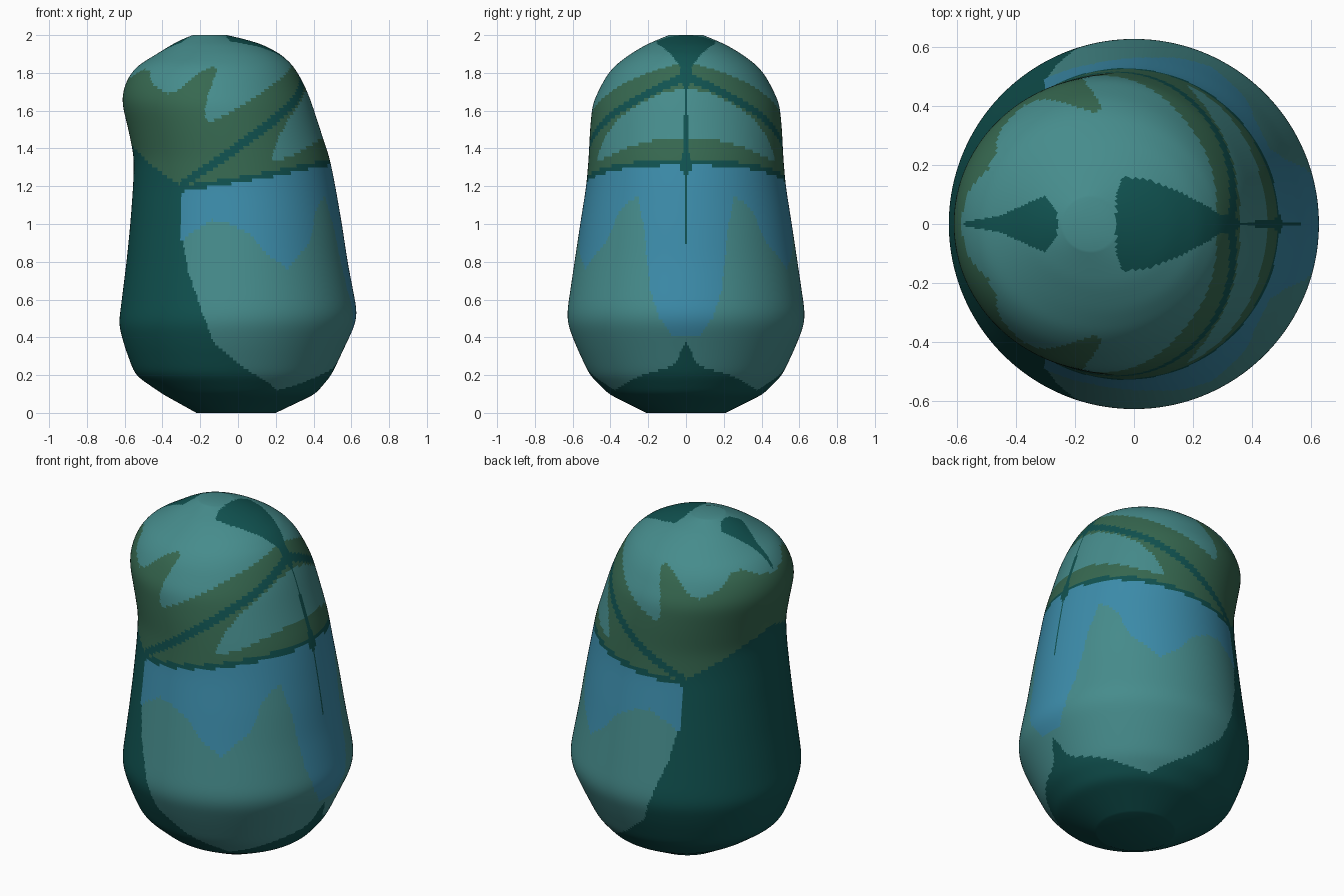
import bpy, bmesh, math

cube = bpy.data.objects.get("Cube")
if cube:
    bpy.data.objects.remove(cube)

COLUMNS, ROWS = 360, 150


def make_material(name, rgb):
    mat = bpy.data.materials.new(name)
    mat.use_nodes = True
    colour = (*rgb, 1)
    mat.diffuse_color = colour
    mat.node_tree.nodes["Principled BSDF"].inputs["Base Color"].default_value = colour
    return mat


def lerp_table(table, key):
    """Linear interpolation in a list of (key, value) pairs, None outside."""
    for (k0, v0), (k1, v1) in zip(table, table[1:]):
        if k0 <= key <= k1:
            return v0 + (v1 - v0) * (key - k0) / (k1 - k0)
    return None


def inside(polygon, u, v):
    """Even-odd test of a point against a closed outline."""
    hit = False
    for i, (u1, v1) in enumerate(polygon):
        u0, v0 = polygon[i - 1]
        if (v0 > v) != (v1 > v) and u < u0 + (u1 - u0) * (v - v0) / (v1 - v0):
            hit = not hit
    return hit


def resample(points, count):
    """Even spacing along the profile, then light smoothing of its corners."""
    lengths = [0]
    for p, q in zip(points, points[1:]):
        lengths.append(lengths[-1] + math.dist(p, q))
    channels = [list(zip(lengths, column)) for column in zip(*points)]
    rows = []
    for i in range(count + 1):
        s = lengths[-1] * i / count
        rows.append([lerp_table(c, min(s, lengths[-1])) for c in channels])
    for _ in range(8):
        rows = [rows[0]] + [
            [(a + 2 * b + c) / 4 for a, b, c in zip(*rows[i - 1:i + 2])]
            for i in range(1, count)] + [rows[-1]]
    return rows


# Body profile: height, right edge, left edge, half depth
profile = [
    (0, -.22, .2, .21), (.1, -.40, .41, .41), (.2, -.545, .495, .51),
    (.35, -.60, .565, .58), (.47, -.633, .622, .627), (.53, -.624, .632, .63),
    (.8, -.59, .58, .59), (1, -.57, .55, .56), (1.2, -.555, .515, .528),
    (1.35, -.55, .485, .515), (1.5, -.58, .435, .508), (1.64, -.615, .39, .495),
    (1.71, -.608, .363, .46), (1.78, -.58, .328, .425), (1.84, -.53, .29, .375),
    (1.9, -.43, .225, .295), (1.95, -.35, .13, .21), (1.98, -.29, .03, .14),
    (2, -.24, -.06, .09)]

# Colour outlines in (degrees away from the left side, height)
main_stripe = [(-1, 1.78), (15, 1.735), (30, 1.67), (50, 1.585), (74, 1.465),
               (97, 1.34), (122, 1.205)]
waist_line = [(-1, 1.315), (25, 1.305), (45, 1.285), (90, 1.215), (122, 1.17)]
hood_top = [(181, 1.76), (165, 1.78), (152, 1.82), (143, 1.81), (133, 1.735),
            (121, 1.69), (113, 1.71), (101, 1.80), (92, 1.835), (88, 1.82),
            (96, 1.655), (100, 1.56), (97, 1.54), (85, 1.585), (68, 1.66),
            (47, 1.75), (22, 1.82), (-1, 1.86)]
hood_rim = [(122, 1.205), (140, 1.29), (160, 1.38), (181, 1.44)]
hood = hood_top + main_stripe + hood_rim
collar = main_stripe + waist_line[::-1]
collar_panel = [(-1, 1.72), (15, 1.695), (28, 1.645), (45, 1.56), (56, 1.47),
                (62, 1.40), (66, 1.345), (62, 1.335), (50, 1.365), (35, 1.41),
                (20, 1.44), (-1, 1.45)]
front_edge = [(121, .96), (116, .75), (108, .54), (101, .37), (85, .24)]
belly_hem = [(61, .12), (45, .15), (27, .2), (12, .235), (6, .26), (2, .34), (-1, .4)]
belly = waist_line + front_edge + belly_hem
bib_hem = [(121, .91), (112, .97), (103, 1.02), (93, 1.0), (83, .95), (74, .84),
           (63, .76), (57, .82), (48, .90), (40, 1.06), (33, 1.13), (28, 1.14),
           (23, .97), (18, .65), (13, .5), (7, .41), (-1, .4)]
bib = waist_line + bib_hem

# Half widths of the dark seam (by height) and crown patches (by x)
seam = [(.9, .004), (1.25, .005), (1.29, .03), (1.34, .028), (1.38, .017),
        (1.48, .013), (1.70, .004), (1.74, .02), (1.8, .035), (1.86, .03)]
crown_patch = [(-.06, .1), (-.04, .16), (.05, .15), (.15, .11), (.25, .06), (.3, .025)]
back_patch = [(-.58, .005), (-.45, .03), (-.35, .075), (-.3, .095), (-.26, .04)]

LIGHT, DARK, GREEN, BLUE = range(4)


def paint(x, y, z, angle):
    width = lerp_table(seam, z)
    if x > 0 and width and abs(y) < width:
        return DARK
    if z > 1.7:
        for patch in (crown_patch, back_patch):
            width = lerp_table(patch, x)
            if width and abs(y) < width:
                return DARK
    stripe = lerp_table(main_stripe, angle)
    if stripe and abs(z - stripe) < .024:
        return DARK
    waist = lerp_table(waist_line, angle)
    if waist and 0 <= z - waist < .03:
        return DARK
    if inside(collar, angle, z):
        return LIGHT if inside(collar_panel, angle, z) else GREEN
    if inside(hood, angle, z):
        return GREEN
    if inside(bib, angle, z):
        return BLUE
    if inside(belly, angle, z) or z > 1.5:
        return LIGHT
    return DARK


# Body: stacked elliptical rings, leaning toward the right at the crown
rows = resample(profile, ROWS)
bm = bmesh.new()
rings = []
for z, x_min, x_max, depth in rows:
    ring = []
    for i in range(COLUMNS):
        t = 2 * math.pi * (i + .5) / COLUMNS
        ring.append(bm.verts.new(((x_min + x_max) / 2 + (x_max - x_min) / 2 * math.cos(t),
                                  depth * math.sin(t), z)))
    rings.append(ring)

for lower, upper in zip(rings, rings[1:]):
    for i in range(COLUMNS):
        j = (i + 1) % COLUMNS
        face = bm.faces.new((lower[i], lower[j], upper[j], upper[i]))
        degrees = 360 * (i + 1) / COLUMNS
        angle = min(degrees, 360 - degrees)
        face.material_index = paint(*face.calc_center_median(), angle)

# Base and crown caps
bm.faces.new(rings[0][::-1]).material_index = DARK
bm.faces.new(rings[-1]).material_index = LIGHT

mesh = bpy.data.meshes.new("body")
bm.to_mesh(mesh)
bm.free()
for name, rgb in (("light teal", (.061, .262, .262)), ("dark teal", (.0052, .084, .08)),
                  ("moss green", (.037, .138, .08)), ("blue", (.045, .262, .402))):
    mesh.materials.append(make_material(name, rgb))

body = bpy.data.objects.new("body", mesh)
bpy.context.collection.objects.link(body)
bpy.context.view_layer.objects.active = body
body.select_set(True)
bpy.ops.object.shade_smooth_by_angle(angle=math.radians(40))
